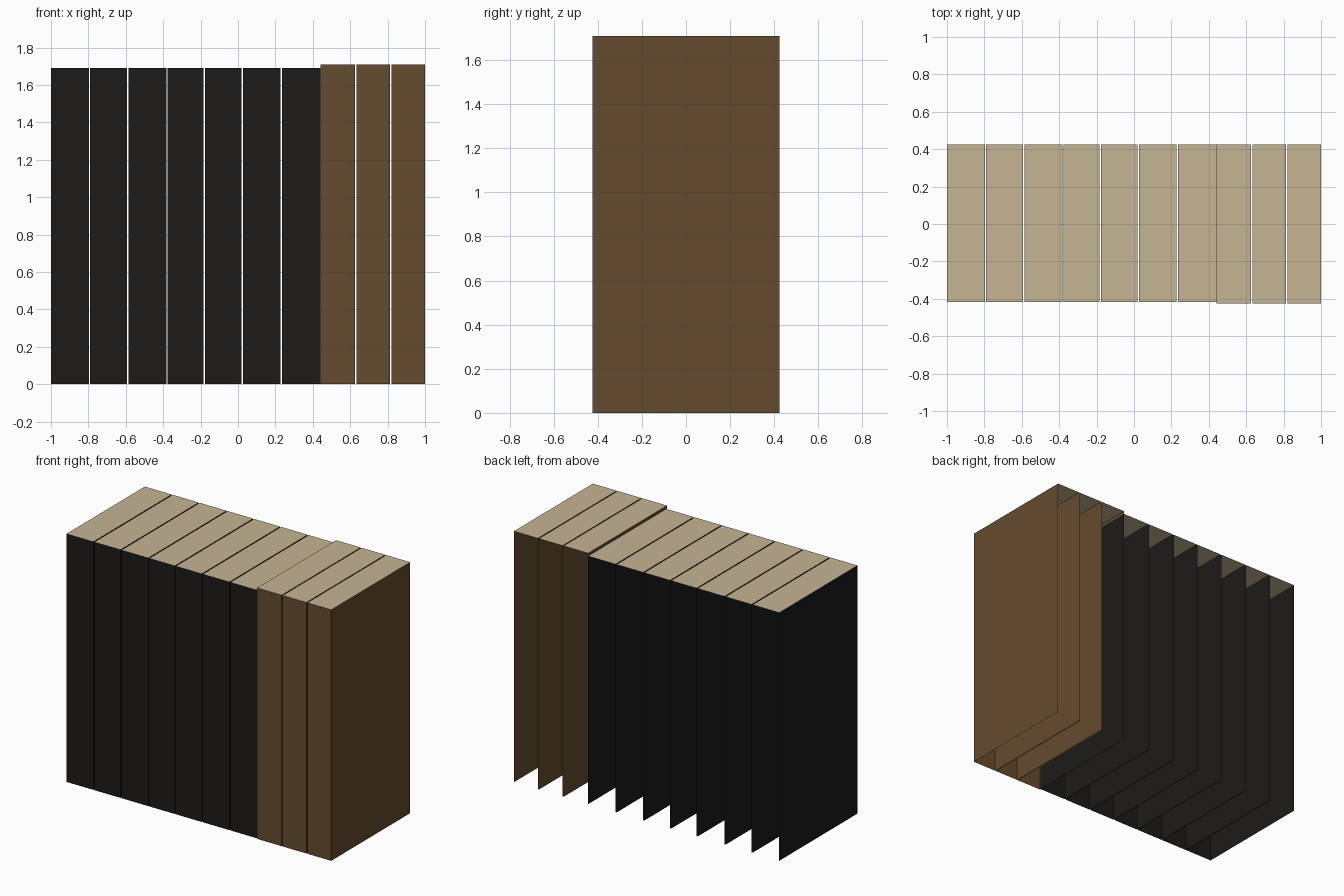
import bpy
import bmesh

cube = bpy.data.objects.get("Cube")
if cube:
    bpy.data.objects.remove(cube, do_unlink=True)


def make_material(name, rgb):
    mat = bpy.data.materials.new(name)
    mat.use_nodes = True
    color = (*rgb, 1)
    mat.diffuse_color = color
    shader = mat.node_tree.nodes["Principled BSDF"]
    shader.inputs["Base Color"].default_value = color
    shader.inputs["Roughness"].default_value = 0.8
    return mat


black = make_material("black_cover", (0.012, 0.011, 0.01))
brown = make_material("brown_cover", (0.13, 0.07, 0.028))
paper = make_material("paper", (0.56, 0.46, 0.29))


def make_book(name, left, right, front, back, height, cover):
    """Thin shell with a spine, two covers and a page top; back and base open."""
    bm = bmesh.new()
    bmesh.ops.create_cube(bm, size=1)
    for v in bm.verts:
        v.co.x = right if v.co.x > 0 else left
        v.co.y = back if v.co.y > 0 else front
        v.co.z = height if v.co.z > 0 else 0
    bm.normal_update()
    open_sides = [f for f in bm.faces if f.normal.z < -0.5 or f.normal.y > 0.5]
    bmesh.ops.delete(bm, geom=open_sides, context='FACES')
    for f in bm.faces:
        f.material_index = 1 if f.normal.z > 0.5 else 0
    mesh = bpy.data.meshes.new(name)
    bm.to_mesh(mesh)
    bm.free()
    mesh.materials.append(cover)
    mesh.materials.append(paper)
    obj = bpy.data.objects.new(name, mesh)
    bpy.context.collection.objects.link(obj)


# Centres of the gaps between neighbouring books
GAP = 0.007
black_edges = [-1.0, -0.794, -0.59, -0.38, -0.18, 0.023, 0.231, 0.441]
brown_edges = [0.441, 0.63, 0.816, 1.0]


def make_row(name, edges, front, height, cover):
    last = len(edges) - 2
    for i, (a, b) in enumerate(zip(edges, edges[1:])):
        left = a if i == 0 else a + GAP / 2
        right = b if i == last else b - GAP / 2
        make_book(f"{name}_{i + 1}", left, right, front, 0.425, height, cover)


# Seven black books, then three slightly taller brown ones
make_row("black_book", black_edges, -0.418, 1.69, black)
make_row("brown_book", brown_edges, -0.425, 1.71, brown)
